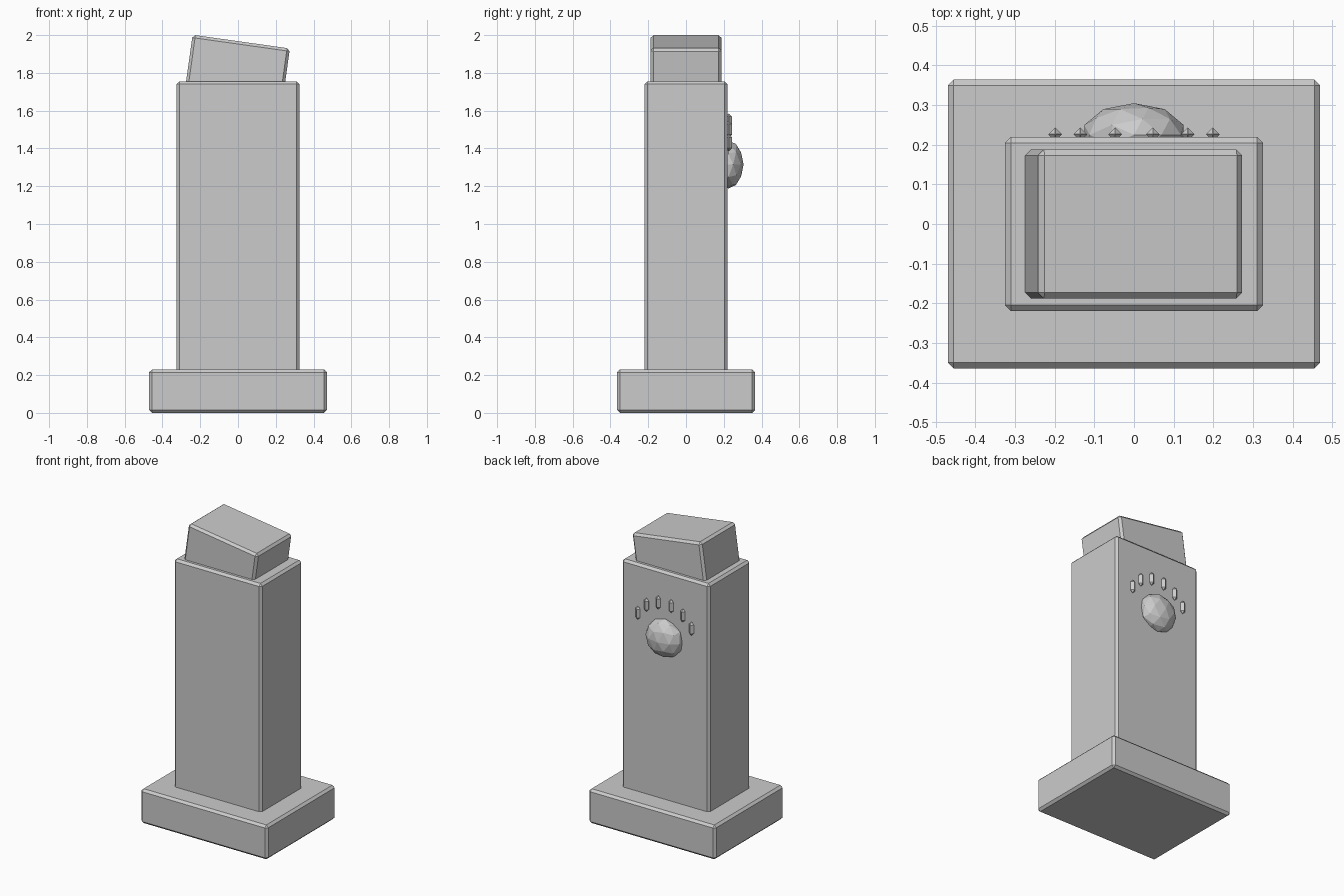
import bpy, math

if "Cube" in bpy.data.objects:
    bpy.data.objects.remove(bpy.data.objects["Cube"])


def block(name, size, loc, bevel=0.015, rot_y=0.0):
    """Chamfered box."""
    bpy.ops.mesh.primitive_cube_add(size=1, location=loc)
    ob = bpy.context.object
    ob.name = name
    ob.scale = size
    bpy.ops.object.transform_apply(location=False, rotation=False, scale=True)
    ob.rotation_euler.y = rot_y
    mod = ob.modifiers.new("chamfer", 'BEVEL')
    mod.width = bevel
    mod.segments = 1
    return ob


# Pedestal: plinth, shaft and slanted cap sunk into the shaft
block("plinth", (0.94, 0.73, 0.23), (0, 0, 0.115))
block("shaft", (0.65, 0.44, 1.575), (0, 0, 0.9675))
block("slanted_cap", (0.52, 0.376, 0.32), (-0.005, 0, 1.807), rot_y=math.radians(8))

# Faceted dome on the back face
CZ = 1.315
bpy.ops.mesh.primitive_ico_sphere_add(subdivisions=2, radius=1, location=(0, 0.225, CZ))
dome = bpy.context.object
dome.name = "dome"
dome.scale = (0.132, 0.08, 0.127)

# Six small upright pegs in an arc above the dome
for i in range(6):
    a = math.radians(30 + 24 * i)
    block(f"peg_{i + 1}", (0.034, 0.034, 0.09),
          (0.23 * math.cos(a), 0.226, CZ + 0.23 * math.sin(a)), bevel=0.0165)
